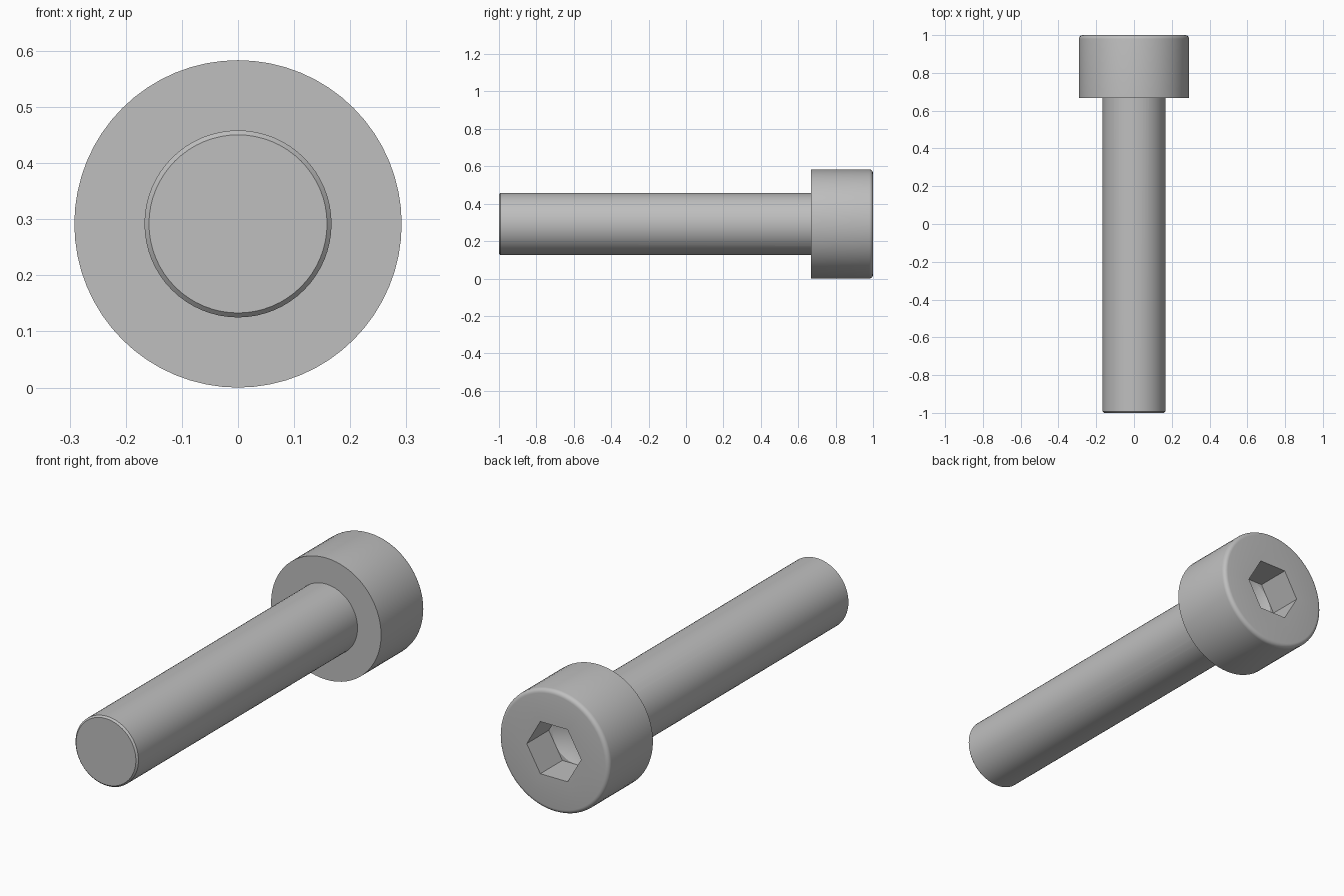
import bpy, bmesh, math

cube = bpy.data.objects.get("Cube")
if cube:
    bpy.data.objects.remove(cube, do_unlink=True)

HEAD_R, SHANK_R = 0.2917, 0.1667
SEAT, TOP, TIP = 0.667, 1.0, -1.0      # positions along y
CHAMFER, FILLET = 0.008, 0.02
HEX_R, HEX_DEPTH = 0.1443, 0.167

steel = bpy.data.materials.new("plain_steel_grey")
steel.use_nodes = True
GREY = (0.52, 0.52, 0.52, 1)
steel.diffuse_color = GREY
steel.node_tree.nodes["Principled BSDF"].inputs["Base Color"].default_value = GREY


def lathe(name, profile, sides=64):
    """Turn (radius, y) points around the screw's axis; zero radius closes an end."""
    bm = bmesh.new()
    rings = []
    for r, y in profile:
        count = sides if r > 0 else 1
        turn = [2 * math.pi * i / sides for i in range(count)]
        rings.append([bm.verts.new((r * math.cos(a), y, HEAD_R + r * math.sin(a)))
                      for a in turn])
    for a, b in zip(rings, rings[1:]):
        for i in range(sides):
            j = (i + 1) % sides
            corners = [a[i % len(a)], a[j % len(a)], b[j % len(b)], b[i % len(b)]]
            bm.faces.new(list(dict.fromkeys(corners)))
    bmesh.ops.recalc_face_normals(bm, faces=bm.faces)
    mesh = bpy.data.meshes.new(name)
    bm.to_mesh(mesh)
    bm.free()
    mesh.materials.append(steel)
    obj = bpy.data.objects.new(name, mesh)
    bpy.context.collection.objects.link(obj)
    return obj


def activate(obj):
    bpy.ops.object.select_all(action="DESELECT")
    obj.select_set(True)
    bpy.context.view_layer.objects.active = obj


def boolean(target, other, operation):
    activate(target)
    mod = target.modifiers.new(operation.lower(), "BOOLEAN")
    mod.object, mod.operation, mod.solver = other, operation, "EXACT"
    bpy.ops.object.modifier_apply(modifier=mod.name)
    bpy.data.objects.remove(other, do_unlink=True)


# Head with a rounded top rim, and shank with a chamfered tip
rim = [(HEAD_R - FILLET + FILLET * math.cos(a), TOP - FILLET + FILLET * math.sin(a))
       for a in (math.pi / 2 * i / 5 for i in range(6))]
screw = lathe("socket_head_screw", [(0, SEAT), (HEAD_R, SEAT)] + rim + [(0, TOP)])
shank = lathe("shank", [(0, TIP), (SHANK_R - CHAMFER, TIP), (SHANK_R, TIP + CHAMFER),
                        (SHANK_R, SEAT + 0.05), (0, SEAT + 0.05)])
boolean(screw, shank, "UNION")

# Hexagonal socket with a drilled cone at the bottom
floor = TOP - HEX_DEPTH
socket = lathe("socket_cutter", [(0, floor), (HEX_R, floor),
                                 (HEX_R, TOP + 0.1), (0, TOP + 0.1)], 6)
boolean(screw, socket, "DIFFERENCE")
drill_r = 0.124
drill = lathe("drill_cutter", [(0, floor - drill_r * math.tan(math.pi / 6)),
                               (drill_r, floor), (drill_r, floor + 0.05),
                               (0, floor + 0.05)], 48)
boolean(screw, drill, "DIFFERENCE")

activate(screw)
bpy.ops.object.shade_smooth_by_angle(angle=math.radians(25))
